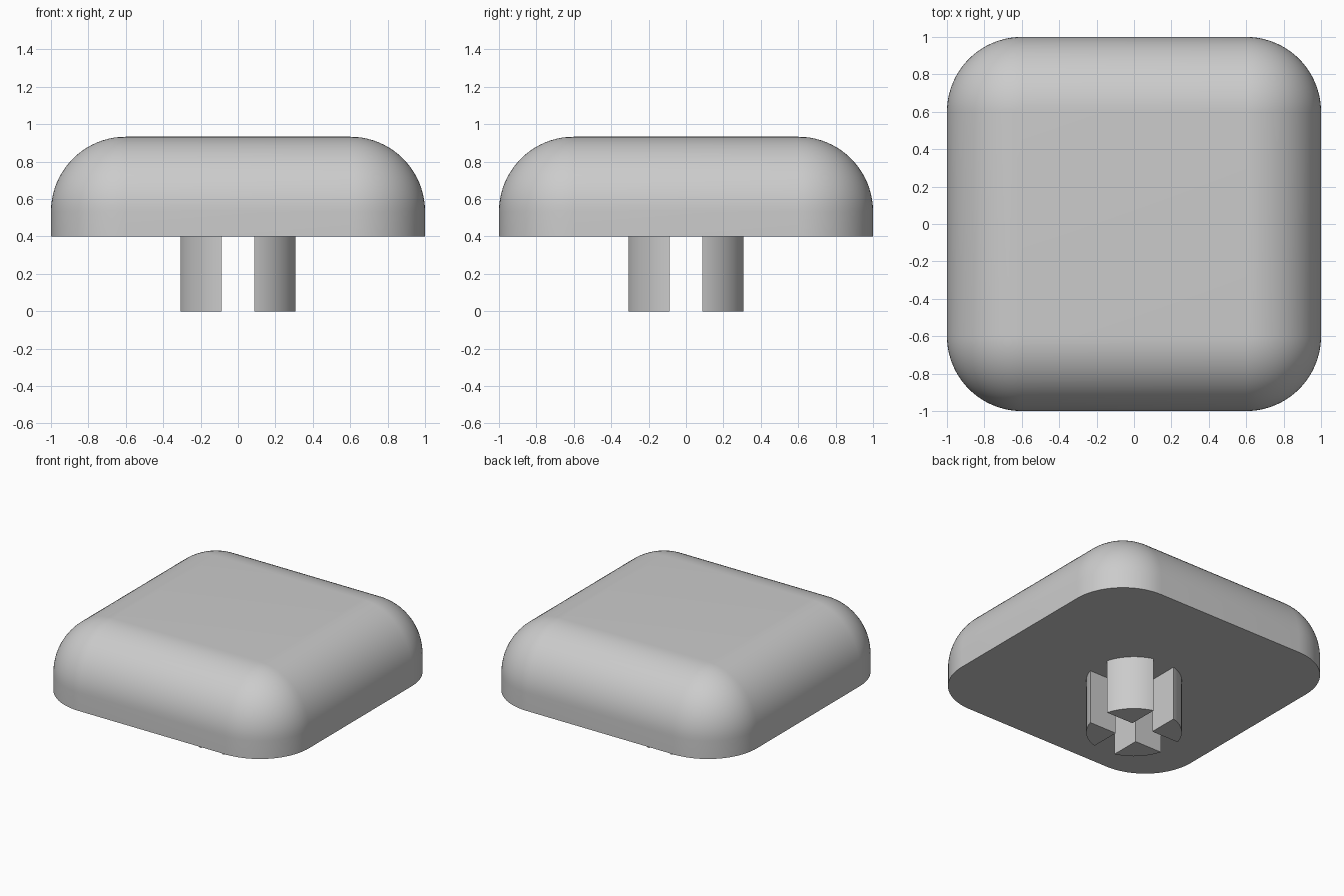
import bpy, bmesh, math

default = bpy.data.objects.get("Cube")
if default:
    bpy.data.objects.remove(default, do_unlink=True)

GREY = (0.6, 0.6, 0.6, 1)
mat = bpy.data.materials.new("light grey plastic")
mat.use_nodes = True
mat.diffuse_color = GREY
mat.node_tree.nodes["Principled BSDF"].inputs["Base Color"].default_value = GREY


def loft(name, rings):
    """Skin a stack of equal closed rings and cap both ends."""
    bm = bmesh.new()
    loops = [[bm.verts.new(p) for p in ring] for ring in rings]
    n = len(loops[0])
    for low, high in zip(loops, loops[1:]):
        for i in range(n):
            j = (i + 1) % n
            bm.faces.new((low[i], low[j], high[j], high[i]))
    bm.faces.new(loops[0][::-1])
    bm.faces.new(loops[-1])
    bmesh.ops.remove_doubles(bm, verts=bm.verts, dist=0.0005)
    bmesh.ops.recalc_face_normals(bm, faces=bm.faces)
    mesh = bpy.data.meshes.new(name)
    bm.to_mesh(mesh)
    bm.free()
    mesh.materials.append(mat)
    obj = bpy.data.objects.new(name, mesh)
    bpy.context.collection.objects.link(obj)
    bpy.ops.object.select_all(action="DESELECT")
    obj.select_set(True)
    bpy.context.view_layer.objects.active = obj
    bpy.ops.object.shade_smooth_by_angle(angle=math.radians(30))
    return obj


# Cap: rounded square whose upper rim rolls over in a quarter circle
HALF, RADIUS, BASE, TOP = 1.0, 0.4, 0.4, 0.933
STEPS = 20


def rounded_square(radius, z):
    core = HALF - RADIUS
    points = []
    for k in range(4):
        mid = math.pi / 4 + k * math.pi / 2
        cx = math.copysign(core, math.cos(mid))
        cy = math.copysign(core, math.sin(mid))
        for s in range(STEPS + 1):
            a = (k + s / STEPS) * math.pi / 2
            points.append((cx + radius * math.cos(a), cy + radius * math.sin(a), z))
    return points


cap_rings = [rounded_square(RADIUS, BASE)]
for s in range(STEPS + 1):
    t = s / STEPS * math.pi / 2
    cap_rings.append(rounded_square(RADIUS * math.cos(t), TOP - RADIUS + RADIUS * math.sin(t)))
loft("cap", cap_rings)

# Stem: round post split into four quarters by a cross-shaped slot
STEM, SLOT = 0.32, 0.087
start = math.asin(SLOT / STEM)
sweep = math.pi / 2 - 2 * start
outline = [(SLOT, SLOT)]
for s in range(STEPS + 1):
    a = start + sweep * s / STEPS
    outline.append((STEM * math.cos(a), STEM * math.sin(a)))

for side, sx, sy in (("back_left", 1, 1), ("back_right", -1, 1),
                     ("front_right", -1, -1), ("front_left", 1, -1)):
    loft("stem_" + side, [[(sx * x, sy * y, z) for x, y in outline] for z in (0, BASE)])
